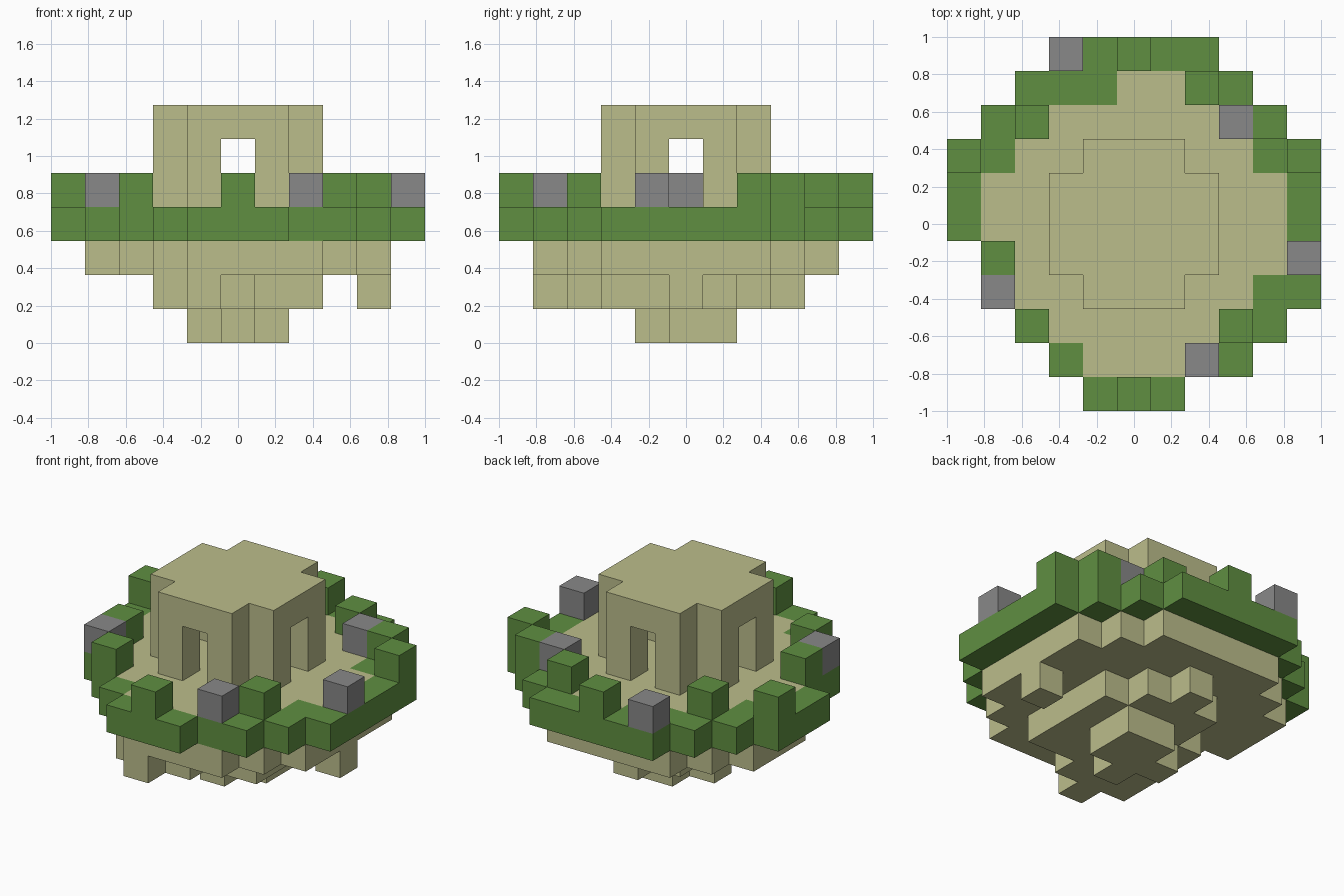
import bpy, bmesh
from mathutils import Vector

old = bpy.data.objects.get("Cube")
if old:
    bpy.data.objects.remove(old, do_unlink=True)

U = 2 / 11  # block size; the plan is 11 by 11 blocks


def material(name, rgb):
    m = bpy.data.materials.new(name)
    m.use_nodes = True
    m.diffuse_color = (*rgb, 1)
    m.node_tree.nodes["Principled BSDF"].inputs["Base Color"].default_value = (*rgb, 1)
    return m


SAND = material("sand", (0.50, 0.51, 0.26))
GREEN = material("leaf green", (0.115, 0.275, 0.053))
GREY = material("stone grey", (0.246, 0.246, 0.246))


def spans(first_row, rows, layer):
    """Blocks of one layer, from the first and last column of each row."""
    return {(x, first_row + j, layer)
            for j, (a, b) in enumerate(rows) for x in range(a, b + 1)}


# Ground disc: whole outline, and the sandy middle enclosed by the green rim
disc = spans(0, [(4, 6), (3, 8), (2, 9), (1, 10), (1, 10), (0, 10),
                 (0, 10), (0, 10), (1, 9), (2, 8), (3, 7)], 3)
floor = spans(1, [(4, 6), (3, 7), (2, 8), (2, 9), (1, 9),
                  (1, 9), (2, 8), (3, 7), (5, 6)], 3)

# Underside: a shelf one block in from the rim, then ragged stepped blocks
sides = ((1, 0), (-1, 0), (0, 1), (0, -1))
shelf = {(x, y, 2) for x, y, z in disc
         if all((x + dx, y + dy, 3) in disc for dx, dy in sides)} | {(7, 1, 2)}
roots = spans(1, [(4, 4), (3, 5), (3, 7), (3, 7), (3, 7), (4, 7), (4, 6), (5, 5)], 1)
roots.add((9, 5, 1))
tip = spans(4, [(5, 5), (4, 6), (5, 6)], 0)

# Hut: square with notched corners, a doorway in the middle of each side
plan = {(x, y) for x in range(3, 8) for y in range(3, 8)
        if not (abs(x - 5) == 2 and abs(y - 5) == 2)}
walls = {(x, y, z) for x, y in plan for z in (4, 5)
         if max(abs(x - 5), abs(y - 5)) == 2 and x != 5 and y != 5}
roof = {(x, y, 6) for x, y in plan}

# Single blocks standing on the rim, and one stone inside the hut
bushes = {(x, y, 4) for x, y in ((5, 0), (2, 2), (8, 2), (1, 4), (0, 7), (10, 7),
                                 (2, 8), (9, 8), (7, 9), (5, 10))}
stones = {(x, y, 4) for x, y in ((7, 1), (1, 3), (10, 4), (8, 8), (3, 10))}
hearth = {(5, 5, 4)}

parts = [
    ("underside_tip", tip, SAND), ("underside_roots", roots, SAND),
    ("underside_shelf", shelf, SAND), ("sand_floor", floor, SAND),
    ("grass_rim", disc - floor, GREEN), ("rim_bushes", bushes, GREEN),
    ("rim_stones", stones, GREY), ("hut_hearth_stone", hearth, GREY),
    ("hut_walls", walls, SAND), ("hut_roof", roof, SAND),
]
solid = set().union(*(cells for _, cells, _ in parts))


def build(name, cells, mat):
    """Make the exposed faces of a set of blocks and join the flat areas."""
    bm = bmesh.new()
    verts = {}

    def vert(p):
        key = tuple(round(c) for c in p)
        if key not in verts:
            verts[key] = bm.verts.new(((key[0] - 5.5) * U, (key[1] - 5.5) * U, key[2] * U))
        return verts[key]

    for cell in sorted(cells):
        centre = Vector(cell) + Vector((0.5, 0.5, 0.5))
        for axis in range(3):
            for sign in (-1, 1):
                n, s = Vector(), Vector()
                n[axis] = sign
                s[(axis + 1) % 3] = 1
                if tuple(round(c) for c in Vector(cell) + n) in solid:
                    continue
                t = n.cross(s)
                bm.faces.new([vert(centre + (n + s * a + t * b) / 2)
                              for a, b in ((-1, -1), (1, -1), (1, 1), (-1, 1))])
    bmesh.ops.dissolve_limit(bm, angle_limit=0.01, verts=bm.verts[:], edges=bm.edges[:])
    mesh = bpy.data.meshes.new(name)
    bm.to_mesh(mesh)
    bm.free()
    mesh.materials.append(mat)
    bpy.context.collection.objects.link(bpy.data.objects.new(name, mesh))


for part in parts:
    build(*part)
